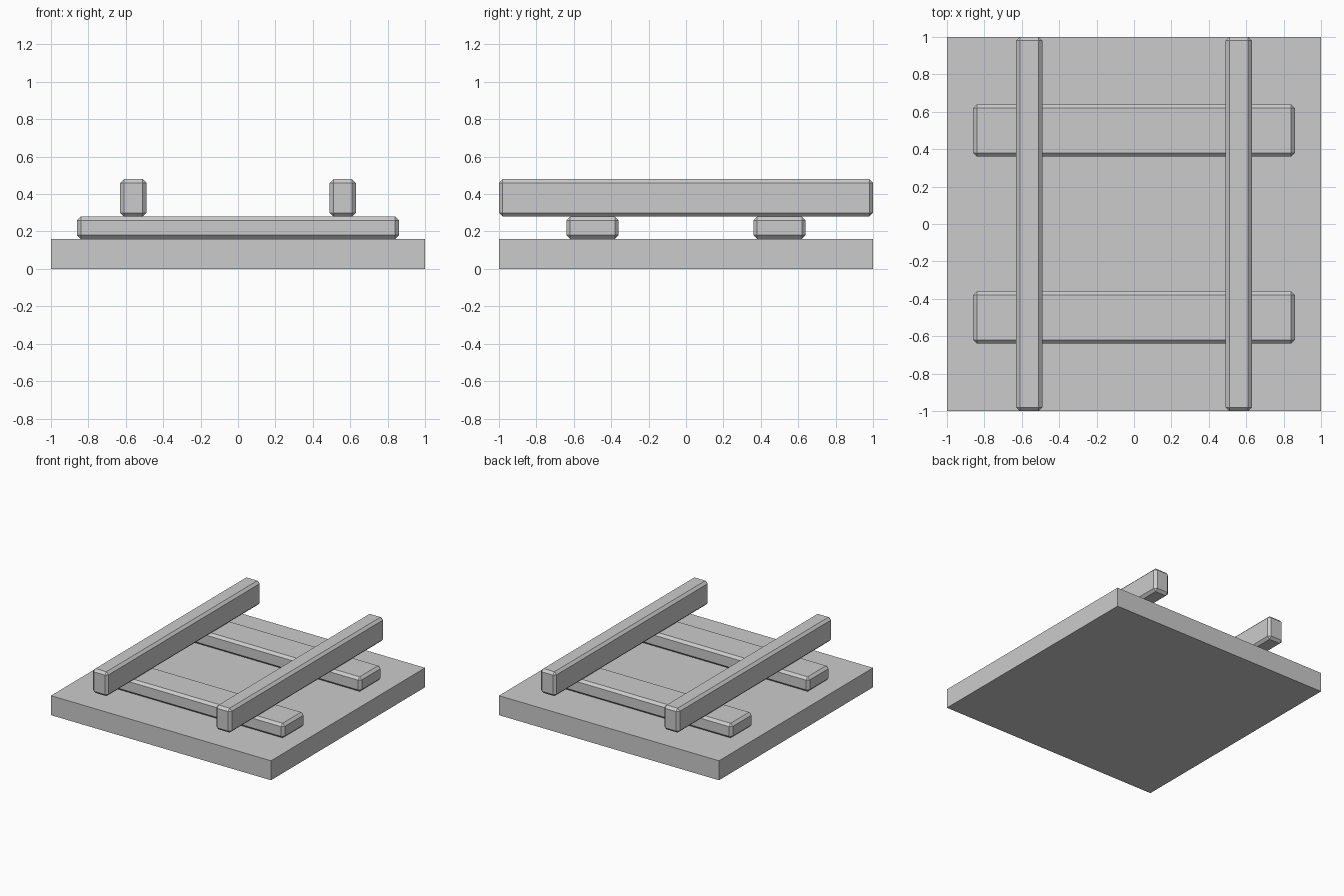
import bpy

if "Cube" in bpy.data.objects:
    bpy.data.objects.remove(bpy.data.objects["Cube"])


def box(name, center, size, chamfer=0.0):
    bpy.ops.mesh.primitive_cube_add(size=1, location=center)
    ob = bpy.context.object
    ob.name = name
    ob.scale = size
    bpy.ops.object.transform_apply(location=False, rotation=False, scale=True)
    if chamfer:
        mod = ob.modifiers.new("chamfer", 'BEVEL')
        mod.width = chamfer
        mod.segments = 1
    return ob


# Square base slab
box("base", (0, 0, 0.08), (2, 2, 0.16))

for side, label in ((-1, "a"), (1, "b")):
    # Flat lower slats running left to right
    box("lower_slat_" + label, (0, side * 0.5, 0.22), (1.72, 0.28, 0.12), 0.02)
    # Upright upper rails running front to back
    box("upper_rail_" + label, (side * 0.56, 0, 0.38), (0.14, 2.0, 0.20), 0.02)
